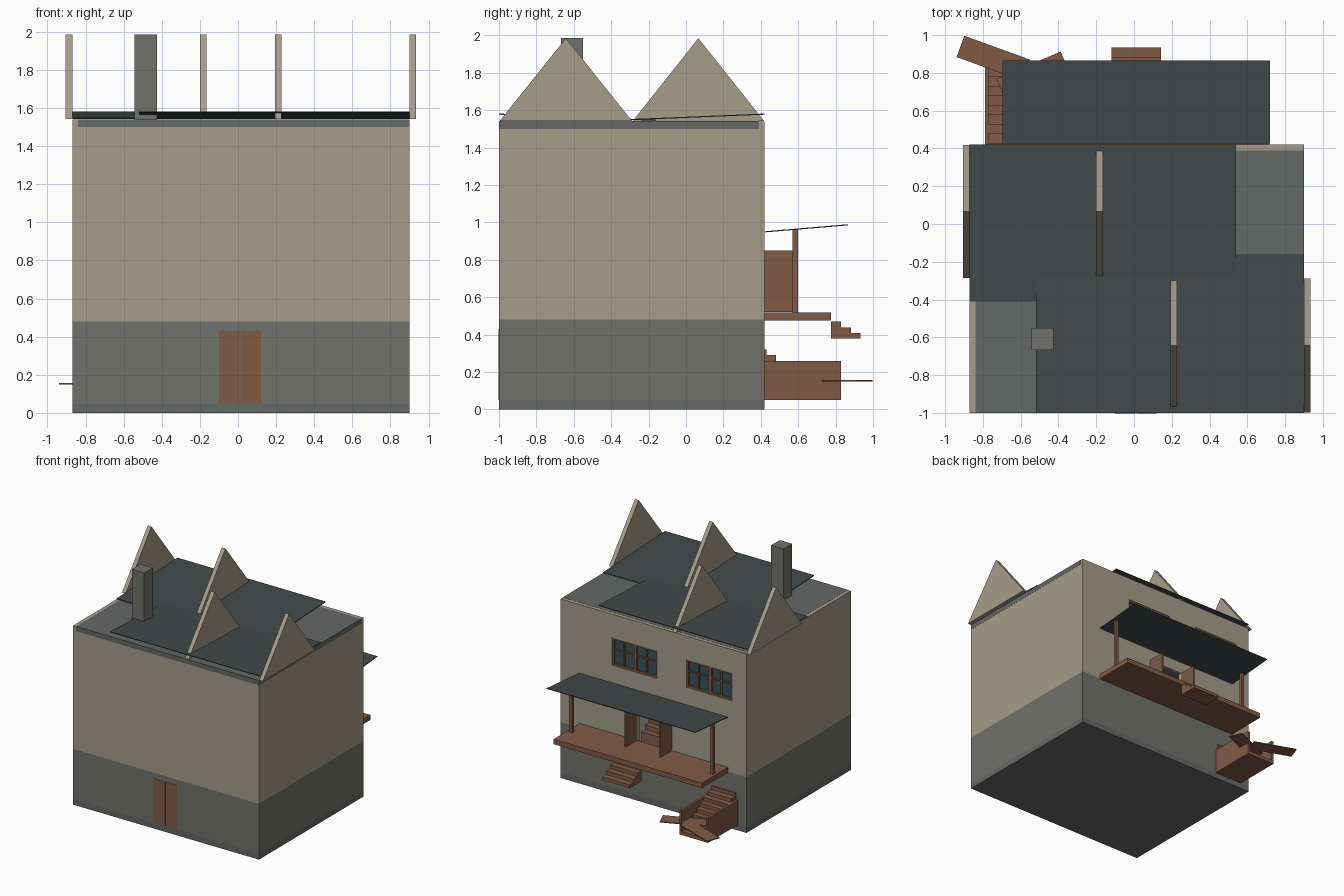
import bpy, math

if "Cube" in bpy.data.objects:
    bpy.data.objects.remove(bpy.data.objects["Cube"])


def mat(name, c):
    m = bpy.data.materials.new(name)
    m.diffuse_color = (*c, 1)
    m.use_nodes = True
    m.node_tree.nodes["Principled BSDF"].inputs["Base Color"].default_value = m.diffuse_color
    return m


TAN = mat("plaster", (0.38, 0.34, 0.26))
STONE = mat("stone", (0.165, 0.165, 0.15))
SLAB = mat("slab", (0.13, 0.14, 0.135))
WOOD = mat("wood", (0.22, 0.105, 0.06))
ROOF = mat("roofing", (0.055, 0.067, 0.067))
GLASS = mat("glass", (0.04, 0.085, 0.1))


def mesh(name, verts, faces, m):
    me = bpy.data.meshes.new(name)
    me.from_pydata(verts, [], faces)
    me.materials.append(m)
    ob = bpy.data.objects.new(name, me)
    bpy.context.collection.objects.link(ob)
    return ob


def prism(name, profile, x0, x1, m):
    """Extrude a (y, z) profile, counter-clockwise seen from +x, along x."""
    n = len(profile)
    verts = [(x, y, z) for x in (x0, x1) for y, z in profile]
    faces = [tuple(range(n))[::-1], tuple(range(n, 2 * n))]
    faces += [(i, (i + 1) % n, n + (i + 1) % n, n + i) for i in range(n)]
    return mesh(name, verts, faces, m)


def box(name, x, y, z, m):
    return prism(name, [(y[0], z[0]), (y[1], z[0]), (y[1], z[1]), (y[0], z[1])], x[0], x[1], m)


def sheet(name, x, p, q, m, t=0.006):
    """Thin tilted panel running from (y, z) p to q."""
    return prism(name, [(p[0], p[1] - t), (q[0], q[1] - t), q, p], x[0], x[1], m)


XL, XR, YF, YB, T = -0.87, 0.90, -1.0, 0.42, 0.03
COLS = [XL, -0.52, 0.195, XR]
YM = -0.29

# Foundation and floor slabs
box("foundation", (XL, XR), (YF, YB), (0, 0.05), SLAB)
for z in (0.48, 1.01):
    box("floor_slab", (XL + T, XR - T), (YF + T, YB - T), (z - 0.045, z), SLAB)
box("top_slab", (XL + T, XR + 0.001), (YF - 0.001, YB - T), (1.50, 1.541), SLAB)


# Front and side wall panels for each storey
for z0, z1, m in ((0.05, 0.48, STONE), (0.48, 1.01, TAN), (1.01, 1.54, TAN)):
    for a, b in zip(COLS, COLS[1:]):
        box("front_wall", (a, b), (YF, YF + T), (z0, z1), m)
    for a, b in ((YF + T, YM), (YM, YB - T)):
        box("right_wall", (XR - T, XR), (a, b), (z0, z1), m)
        box("left_wall", (XL, XL + T), (a, b), (z0, z1), m)

# Back walls: plain ground floor, door opening, two window openings
BW = (YB - T, YB)
for a, b in ((XL, 0.09), (0.09, XR)):
    box("back_wall_ground", (a, b), BW, (0.05, 0.48), STONE)
D0, D1, DZ = -0.15, 0.17, 0.85
box("back_wall_middle", (XL, D0), BW, (0.48, 1.01), TAN)
box("back_wall_middle", (D1, XR), BW, (0.48, 1.01), TAN)
box("back_door_lintel", (D0, D1), BW, (DZ, 1.01), TAN)
WINS = ((-0.735, -0.30), (-0.025, 0.41))
WZ0, WZ1 = 1.10, 1.34
for a, b in ((XL, WINS[0][0]), (WINS[0][1], -0.16), (-0.16, WINS[1][0]), (WINS[1][1], 0.55), (0.55, XR)):
    box("back_wall_pier", (a, b), BW, (1.01, 1.54), TAN)

# Windows with frames, mullions and panes
for a, b in WINS:
    box("window_sill_wall", (a, b), BW, (1.01, WZ0), TAN)
    box("window_head_wall", (a, b), BW, (WZ1, 1.54), TAN)
    box("window_glass", (a, b), (0.395, 0.402), (WZ0, WZ1), GLASS)
    f = (0.39, 0.415)
    for z in (WZ0, WZ1 - 0.016):
        box("window_rail", (a, b), f, (z, z + 0.016), WOOD)
    mid = (WZ0 + WZ1) / 2 + 0.02
    box("window_bar", (a, b), f, (mid - 0.005, mid + 0.005), WOOD)
    for i in range(5):
        c = a + (b - a) * i / 4
        w = 0.014 if i == 2 else 0.016 if i in (0, 4) else 0.005
        box("window_mullion", (max(a, c - w), min(b, c + w)), f, (WZ0, WZ1), WOOD)

# Front double door
for a, b in ((-0.10, 0.008), (0.014, 0.12)):
    box("front_door_leaf", (a, b), (YF - 0.002, YF + 0.01), (0.05, 0.43), WOOD)

# Open back doors
for x in (D0 - 0.012, D1):
    box("back_door_leaf", (x, x + 0.012), (YB, 0.575), (0.52, DZ), WOOD)


def stairs(name, x, y0, z0, dy, dz, n, base, m=WOOD):
    """Solid stair descending toward +y from top height z0."""
    p = [(y0, base), (y0 + n * dy, base)]
    for i in reversed(range(n)):
        p += [(y0 + (i + 1) * dy, z0 - i * dz), (y0 + i * dy, z0 - i * dz)]
    return prism(name, p, x[0], x[1], m)


# Stair inside the back door
stairs("inner_stairs", (D0 + 0.01, D1 - 0.01), -0.12, 0.94, 0.05, 0.04, 10, 0.48)

# Porch deck, posts, steps and canopy
for a, b in ((-0.695, 0.01), (0.01, 0.717)):
    box("porch_deck", (a, b), (YB, 0.775), (0.475, 0.518), WOOD)
    sheet("porch_roof", (a, b + 0.003), (0.425, 0.953), (0.865, 0.99), ROOF)
for x in (-0.66, 0.68):
    box("porch_post", (x - 0.014, x + 0.014), (0.57, 0.598), (0.518, 0.965), WOOD)
stairs("porch_steps", (-0.118, 0.143), 0.775, 0.47, 0.053, 0.031, 3, 0.38)

# Cellar stair enclosure with loose plank doors
CX0, CX1 = -0.79, -0.52
stairs("cellar_stairs", (CX0 + 0.02, CX1 - 0.02), YB - 0.04, 0.32, 0.05, 0.03, 9, 0.05)
for x in (CX0, CX1 - 0.02):
    box("cellar_side_wall", (x, x + 0.02), (YB, 0.83), (0.05, 0.26), WOOD)
for cx, cy, ang in ((-0.745, 0.877, -20), (-0.535, 0.785, 23)):
    plank = box("cellar_door_plank", (-0.185, 0.185), (-0.06, 0.06), (0, 0.008), WOOD)
    plank.location = (cx, cy, 0.15)
    plank.rotation_euler.z = math.radians(ang)

# Low-pitched roof sheets
sheet("back_roof", (XL, 0.54), (-0.41, 1.548), (0.42, 1.582), ROOF)
sheet("front_roof", (-0.52, XR), (-1.0, 1.582), (-0.16, 1.549), ROOF)

# Gable walls and chimney
for x in (-0.905, -0.20):
    prism("back_gable", [(-0.285, 1.542), (0.418, 1.542), (0.066, 1.985)], x, x + 0.035, TAN)
for x in (0.193, 0.90):
    prism("front_gable", [(-0.997, 1.542), (-0.288, 1.542), (-0.642, 1.985)], x, x + 0.035, TAN)
box("chimney", (-0.543, -0.425), (-0.668, -0.55), (1.54, 1.985), STONE)
